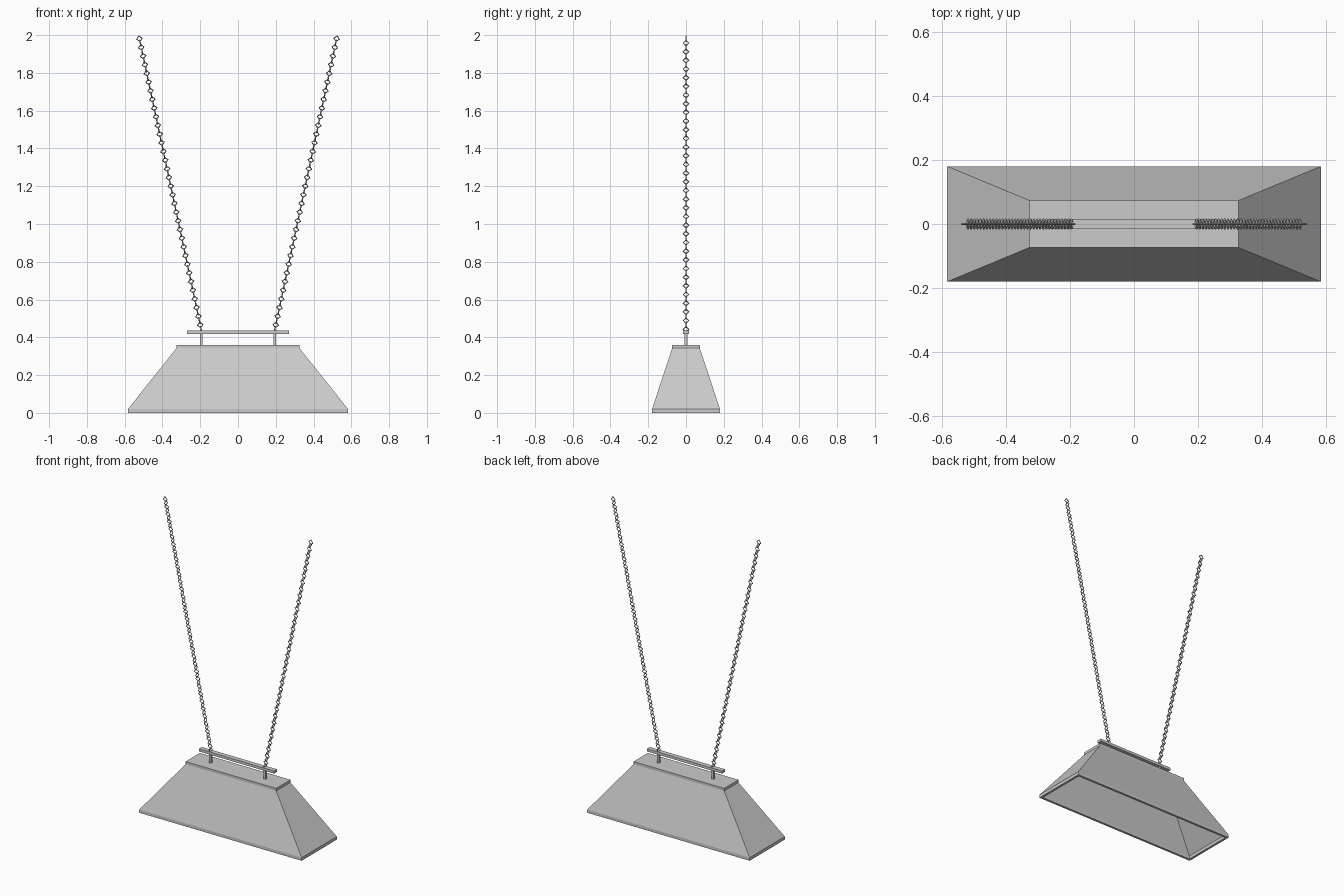
import bpy, bmesh, math
from mathutils import Vector, Matrix

if "Cube" in bpy.data.objects:
    bpy.data.objects.remove(bpy.data.objects["Cube"])


def finish(name, bm):
    bmesh.ops.recalc_face_normals(bm, faces=bm.faces)
    mesh = bpy.data.meshes.new(name)
    bm.to_mesh(mesh)
    bm.free()
    obj = bpy.data.objects.new(name, mesh)
    bpy.context.collection.objects.link(obj)
    return obj


def box(name, center, size):
    bm = bmesh.new()
    bmesh.ops.create_cube(bm, size=1, matrix=Matrix.Translation(center) @ Matrix.Diagonal((*size, 1)))
    return finish(name, bm)


# Hollow shade: rectangular rings from the outer top, down and up the inside
rings = [(0.325, 0.073, 0.36), (0.325, 0.073, 0.343), (0.583, 0.18, 0.02), (0.583, 0.18, 0.0),
         (0.568, 0.165, 0.0), (0.568, 0.165, 0.02), (0.312, 0.061, 0.343)]
bm = bmesh.new()
loops = [[bm.verts.new((sx * x, sy * y, z)) for sx, sy in ((-1, -1), (1, -1), (1, 1), (-1, 1))]
         for x, y, z in rings]
for a, b in zip(loops, loops[1:]):
    for i in range(4):
        j = (i + 1) % 4
        bm.faces.new((a[i], a[j], b[j], b[i]))
bm.faces.new(loops[0])
bm.faces.new(loops[-1])
finish("lamp_shade", bm)

# Hanger bar and posts
box("hanger_bar", (0, 0, 0.427), (0.54, 0.03, 0.017))


def link(bm, matrix, half_len, half_wid, wire, sides=4, section=4):
    """Low-poly ring in the local XZ plane."""
    grid = []
    for i in range(sides):
        a = math.tau * i / sides
        grid.append([])
        for k in range(section):
            t = math.tau * k / section
            r = wire * math.cos(t)
            p = Vector(((half_wid + r) * math.cos(a), wire * math.sin(t), (half_len + r) * math.sin(a)))
            grid[-1].append(bm.verts.new(matrix @ p))
    for i in range(sides):
        for k in range(section):
            i2, k2 = (i + 1) % sides, (k + 1) % section
            bm.faces.new((grid[i][k], grid[i2][k], grid[i2][k2], grid[i][k2]))


# Chains leaning outward, every second link turned a quarter
COUNT = 68
for side, s in (("left", -1), ("right", 1)):
    box(side + "_post", (s * 0.195, 0, 0.393), (0.014, 0.014, 0.085))
    start, end = Vector((s * 0.195, 0, 0.443)), Vector((s * 0.522, 0, 1.981))
    lean = Matrix.Rotation(math.atan2(end.x - start.x, end.z - start.z), 4, 'Y')
    bm = bmesh.new()
    for n in range(COUNT):
        place = Matrix.Translation(start.lerp(end, n / (COUNT - 1)))
        turn = Matrix.Rotation(math.pi / 2 * ((n + 1) % 2), 4, 'Z')
        link(bm, place @ lean @ turn, 0.0155, 0.0145, 0.0035)
    finish(side + "_chain", bm)
